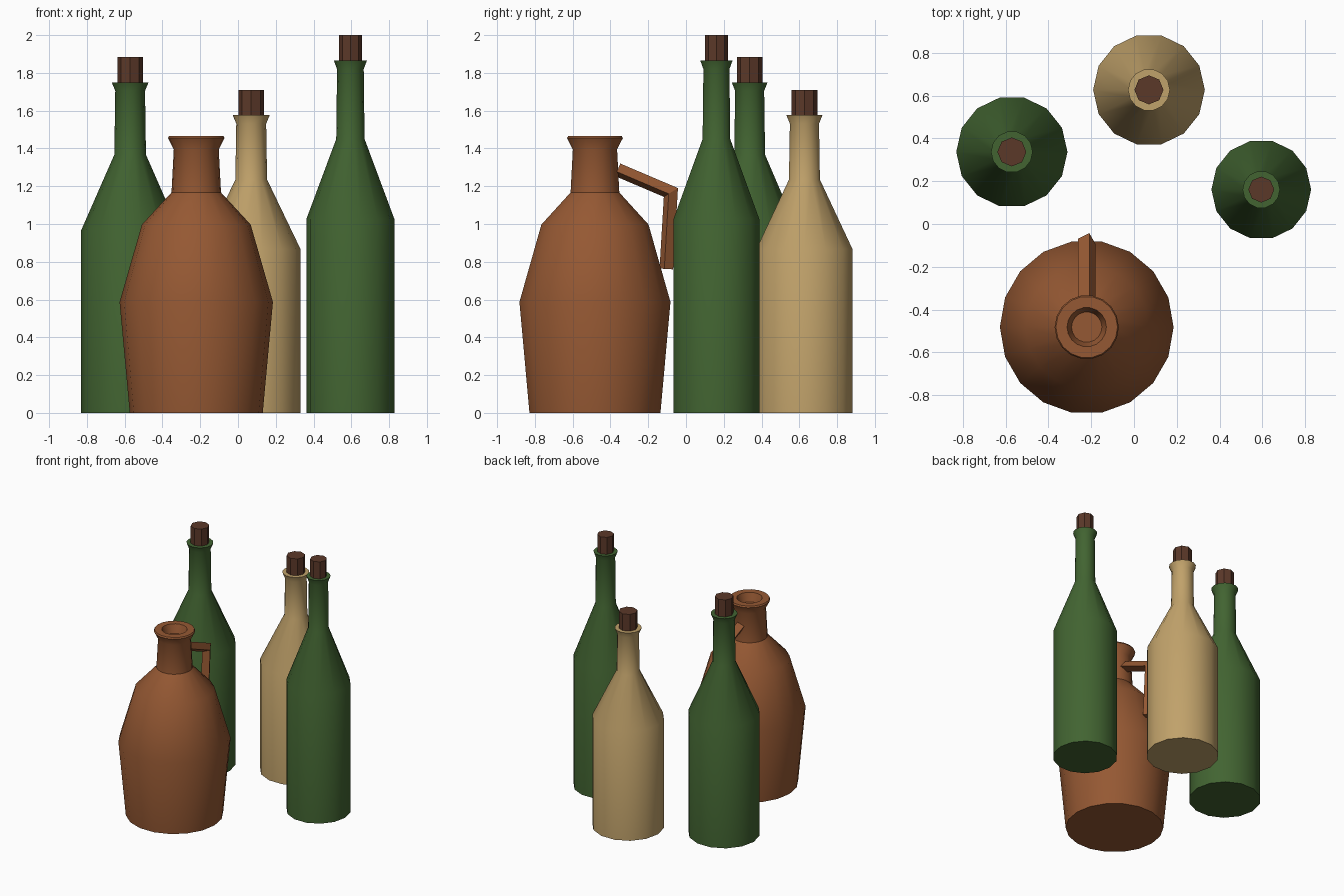
import bpy
import math
from mathutils import Vector

cube = bpy.data.objects.get("Cube")
if cube:
    bpy.data.objects.remove(cube, do_unlink=True)


def make_material(name, rgb):
    mat = bpy.data.materials.new(name)
    mat.use_nodes = True
    mat.diffuse_color = (*rgb, 1)
    mat.node_tree.nodes["Principled BSDF"].inputs["Base Color"].default_value = (*rgb, 1)
    return mat


green = make_material("green glass", (0.054, 0.127, 0.031))
tan = make_material("tan glass", (0.53, 0.36, 0.145))
clay = make_material("brown clay", (0.30, 0.098, 0.033))
cork_brown = make_material("cork brown", (0.105, 0.04, 0.022))


def add_mesh(name, verts, faces, mat, smooth=True):
    mesh = bpy.data.meshes.new(name)
    mesh.from_pydata(verts, [], faces)
    mesh.materials.append(mat)
    obj = bpy.data.objects.new(name, mesh)
    bpy.context.collection.objects.link(obj)
    if smooth:
        bpy.ops.object.select_all(action='DESELECT')
        obj.select_set(True)
        bpy.context.view_layer.objects.active = obj
        bpy.ops.object.shade_smooth_by_angle(angle=math.radians(35))
    return obj


def tube_faces(rings, sides):
    """Side quads between successive rings, plus a cap at each end."""
    faces = [tuple(reversed(range(sides)))]
    for r in range(rings - 1):
        a, b = r * sides, (r + 1) * sides
        for i in range(sides):
            j = (i + 1) % sides
            faces.append((a + i, a + j, b + j, b + i))
    faces.append(tuple(range((rings - 1) * sides, rings * sides)))
    return faces


def lathe(name, x, y, profile, sides, mat, smooth=True):
    """Turn a (radius, height) profile round a vertical axis."""
    verts = []
    for r, z in profile:
        for i in range(sides):
            a = math.tau * i / sides
            verts.append((x + r * math.cos(a), y + r * math.sin(a), z))
    return add_mesh(name, verts, tube_faces(len(profile), sides), mat, smooth)


def bottle(name, x, y, radius, shoulder, neck, lip, top, mat):
    """Corked bottle; the neck, lip and cork scale with the body radius."""
    flare = lip - 0.045
    profile = [(radius, 0), (radius, shoulder), (radius * 0.322, neck),
               (radius * 0.303, flare), (radius * 0.375, lip)]
    lathe(name, x, y, profile, 14, mat)
    cork_r = radius * 0.26
    lathe(name + "_cork", x, y, [(cork_r, flare), (cork_r, top)], 8, cork_brown, False)


# Bottles
bottle("right_green_bottle", -0.571, 0.337, 0.26, 0.965, 1.367, 1.75, 1.885, green)
bottle("left_green_bottle", 0.595, 0.161, 0.233, 1.026, 1.45, 1.865, 2.0, green)
bottle("tan_bottle", 0.07, 0.627, 0.261, 0.867, 1.235, 1.576, 1.709, tan)

# Jug with a recessed mouth
jug_x, jug_y = -0.221, -0.482
jug_profile = [(0.352, 0), (0.406, 0.587), (0.288, 0.997), (0.131, 1.167),
               (0.119, 1.395), (0.15, 1.455), (0.144, 1.466),
               (0.092, 1.466), (0.071, 1.40)]
lathe("jug", jug_x, jug_y, jug_profile, 18, clay)

# Jug handle: a slightly twisted square bar swept along a bent path
path = [Vector(p) for p in ((jug_x, -0.362, 1.287), (jug_x, -0.08, 1.167), (jug_x, -0.104, 0.762))]
section = [(0.012, 0.036), (0.04, -0.011), (-0.012, -0.036), (-0.04, 0.011)]
side = Vector((1, 0, 0))
directions = [(b - a).normalized() for a, b in zip(path, path[1:])]
normals = [side.cross(d) for d in directions]
mitre = (normals[0] + normals[1]).normalized()
mitre /= mitre.dot(normals[0])
bar = []
for point, normal in zip(path, (normals[0], mitre, normals[1])):
    bar += [point + side * u + normal * v for u, v in reversed(section)]
handle = add_mesh("jug_handle", bar, tube_faces(len(path), len(section)), clay, False)

# Make the handle's faces point outward
bpy.ops.object.select_all(action='DESELECT')
handle.select_set(True)
bpy.context.view_layer.objects.active = handle
bpy.ops.object.mode_set(mode='EDIT')
bpy.ops.mesh.select_all(action='SELECT')
bpy.ops.mesh.normals_make_consistent(inside=False)
bpy.ops.object.mode_set(mode='OBJECT')
